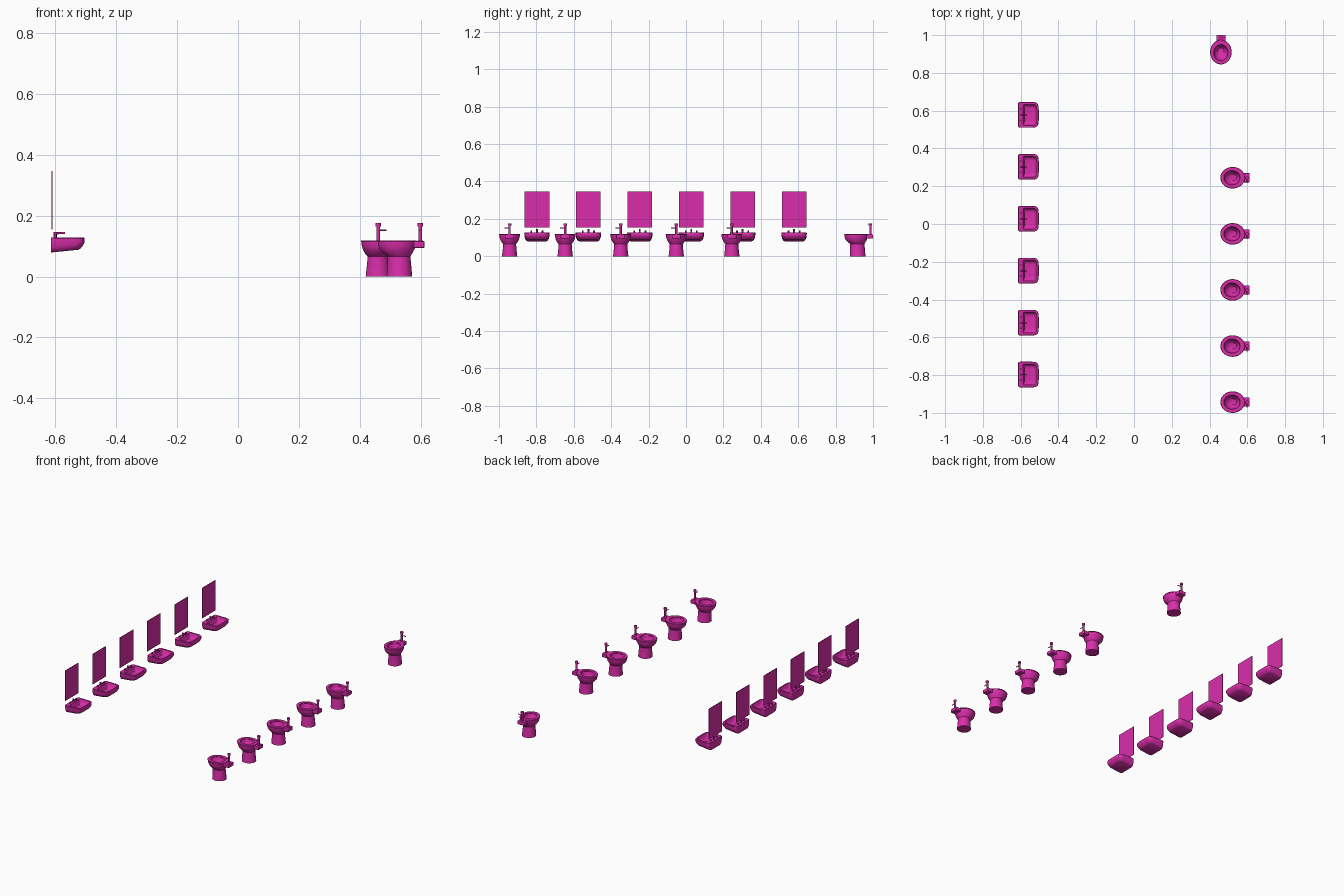
import bpy, bmesh, math
from mathutils import Matrix, Vector

cube = bpy.data.objects.get("Cube")
if cube:
    bpy.data.objects.remove(cube, do_unlink=True)

magenta = bpy.data.materials.new("magenta")
magenta.use_nodes = True
colour = (0.7, 0.027, 0.4, 1)
magenta.diffuse_color = colour
magenta.node_tree.nodes["Principled BSDF"].inputs["Base Color"].default_value = colour


def finish(bm, name):
    bmesh.ops.recalc_face_normals(bm, faces=bm.faces)
    mesh = bpy.data.meshes.new(name)
    bm.to_mesh(mesh)
    bm.free()
    mesh.materials.append(magenta)
    for p in mesh.polygons:
        p.use_smooth = True
    mesh.set_sharp_from_angle(angle=math.radians(35))
    return mesh


def loft(name, sections, front=2, back=2, n=40, closed=False):
    """Skin superellipse rings given as (half x, half y, centre y, z, tilt)."""
    bm = bmesh.new()
    rings = []
    for hx, hy, cy, z, tilt in sections:
        ring = []
        for i in range(n):
            a = math.tau * (i + 0.5) / n
            c, s = math.cos(a), math.sin(a)
            e = 2 / (back if s > 0 else front)
            x = hx * math.copysign(abs(c) ** e, c)
            y = cy + hy * math.copysign(abs(s) ** e, s)
            ring.append(bm.verts.new((x, y, z + tilt * (cy + hy - y))))
        rings.append(ring)
    pairs = list(zip(rings, rings[1:]))
    if closed:
        pairs.append((rings[-1], rings[0]))
    for a, b in pairs:
        for i in range(n):
            j = (i + 1) % n
            bm.faces.new((a[i], a[j], b[j], b[i]))
    if not closed:
        bm.faces.new(rings[0])
        bm.faces.new(rings[-1])
    return finish(bm, name)


def box(name, size, centre, bevel=0.0):
    bm = bmesh.new()
    bmesh.ops.create_cube(bm, size=1, matrix=Matrix.Translation(centre) @ Matrix.Diagonal((*size, 1)))
    if bevel:
        bmesh.ops.bevel(bm, geom=bm.edges[:], offset=bevel, segments=2, affect='EDGES', profile=0.5)
    return finish(bm, name)


def rods(name, specs):
    """Cylinders given as (radius, start, end)."""
    bm = bmesh.new()
    for r, a, b in specs:
        a, b = Vector(a), Vector(b)
        turn = (b - a).to_track_quat('Z', 'Y').to_matrix().to_4x4()
        bmesh.ops.create_cone(bm, cap_ends=True, segments=16, radius1=r, radius2=r,
                              depth=(b - a).length, matrix=Matrix.Translation((a + b) / 2) @ turn)
    return finish(bm, name)


def place(parts, spots):
    for k, (x, y, turn) in enumerate(spots, 1):
        for mesh in parts:
            obj = bpy.data.objects.new(f"{mesh.name}_{k}", mesh)
            obj.location = (x, y, 0)
            obj.rotation_euler.z = math.radians(turn)
            bpy.context.collection.objects.link(obj)


# Wall-hung washbasin with its sunken bowl, taps and mirror
basin = loft("basin", [
    (.050, .045, .010, .079, .1), (.058, .049, .006, .083, .1),
    (.064, .053, .002, .093, .1), (.067, .055, 0, .106, .05),
    (.068, .055, 0, .125, 0), (.066, .054, .001, .128, 0),
    (.056, .037, -.008, .128, 0), (.054, .035, -.008, .124, 0),
    (.050, .031, -.007, .108, 0), (.044, .026, -.006, .102, 0),
    (.034, .018, -.004, .100, 0)], front=5, back=14)
spout_y = .041
taps = rods("taps", [
    (.005, (0, spout_y, .126), (0, spout_y, .146)),
    (.0035, (0, spout_y, .142), (0, .009, .143))] +
    [(.0045, (s * .03, spout_y, .126), (s * .03, spout_y, .138)) for s in (-1, 1)])
mirror = box("mirror", (.132, .003, .192), (0, .0515, .251))
place([basin, taps, mirror], [(-.559, .578 - .275 * i, 90) for i in range(6)])

# Toilet: flared pedestal and hollow bowl
bowl = loft("toilet_bowl", [
    (.041, .042, .008, 0, 0), (.040, .041, .008, .010, 0),
    (.036, .039, .007, .045, 0), (.035, .038, .006, .066, 0),
    (.042, .046, .003, .074, 0), (.050, .057, 0, .088, 0),
    (.054, .062, 0, .102, 0), (.055, .063, 0, .113, 0),
    (.038, .043, -.003, .113, 0), (.035, .040, -.003, .100, 0),
    (.028, .031, 0, .082, 0), (.016, .018, .004, .072, 0)])
seat = loft("toilet_seat", [
    (.056, .064, 0, .114, 0), (.057, .065, 0, .116, 0), (.055, .063, 0, .119, 0),
    (.038, .043, -.003, .119, 0), (.036, .041, -.003, .116, 0),
    (.037, .042, -.003, .114, 0)], closed=True)
ledge = box("toilet_ledge", (.048, .046, .022), (0, .067, .105), .002)

# Flush valve with side lever
pipe_y = .076
valve = rods("flush_valve", [
    (.006, (0, pipe_y, .113), (0, pipe_y, .165)),
    (.009, (0, pipe_y, .114), (0, pipe_y, .119)),
    (.009, (0, pipe_y, .164), (0, pipe_y, .175)),
    (.0025, (0, pipe_y, .152), (.028, pipe_y, .152))])
row = [(.522, -.943 + .297 * i, -90) for i in range(5)]
place([bowl, seat, ledge, valve], row + [(.46, .91, 0)])
